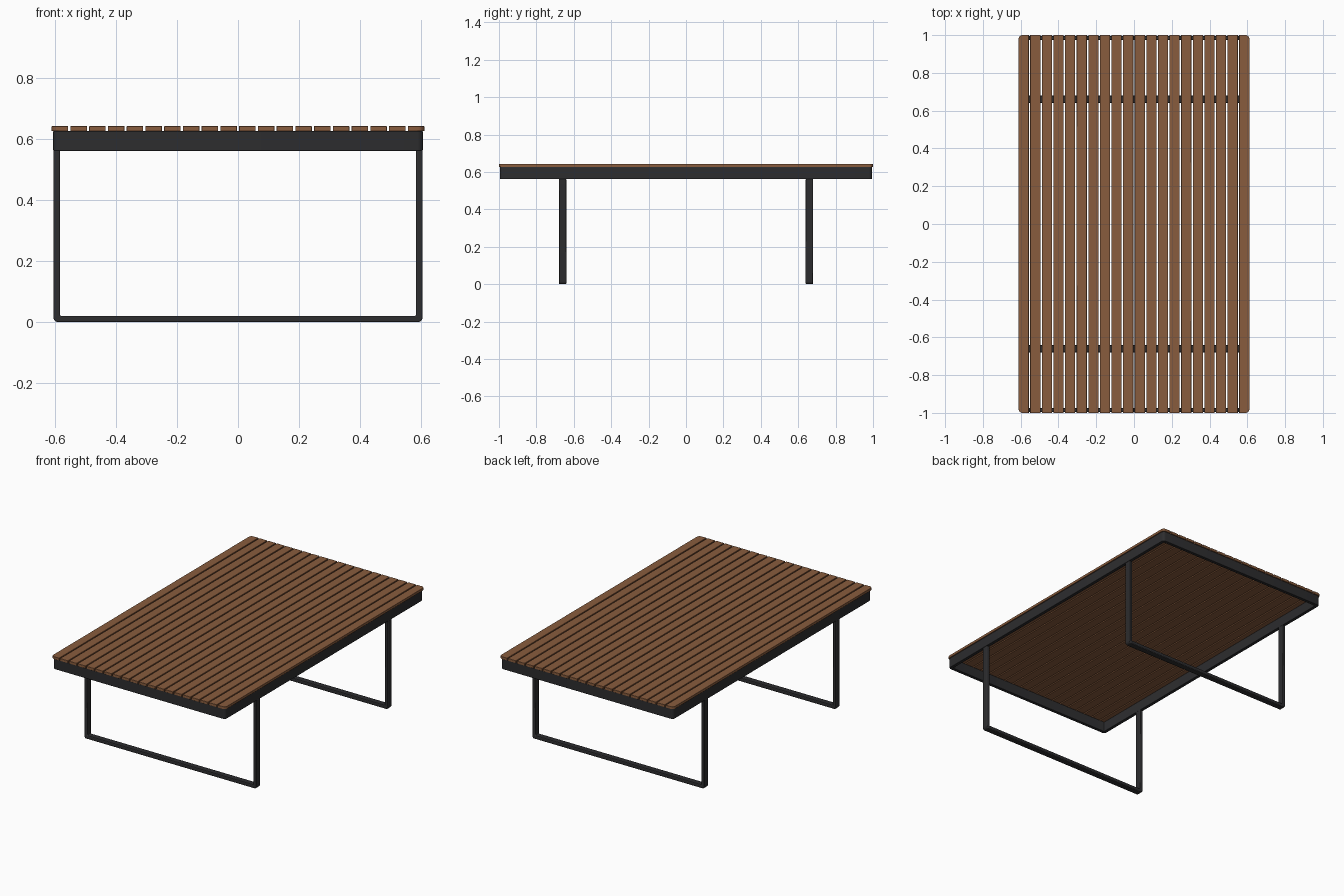
import bpy, bmesh, math
from mathutils import Vector

if "Cube" in bpy.data.objects:
    bpy.data.objects.remove(bpy.data.objects["Cube"])


def material(name, rgb):
    m = bpy.data.materials.new(name)
    m.diffuse_color = (*rgb, 1)
    m.use_nodes = True
    m.node_tree.nodes["Principled BSDF"].inputs["Base Color"].default_value = m.diffuse_color
    return m


wood = material("brown wood", (0.25, 0.107, 0.047))
metal = material("charcoal metal", (0.026, 0.026, 0.028))


def rounded(points, radii, steps=5):
    """Closed 2D outline with an individual radius on each (right angle) corner."""
    out = []
    n = len(points)
    for i, p in enumerate(points):
        p, r = Vector(p), radii[i]
        if r == 0:
            out.append(p)
            continue
        a = (Vector(points[i - 1]) - p).normalized()
        b = (Vector(points[(i + 1) % n]) - p).normalized()
        c = p + (a + b) * r
        for k in range(steps + 1):
            t = k / steps * math.pi / 2
            out.append(c - b * r * math.cos(t) - a * r * math.sin(t))
    return out


def finish(name, bm, mat, bevel):
    bmesh.ops.recalc_face_normals(bm, faces=bm.faces)
    me = bpy.data.meshes.new(name)
    bm.to_mesh(me)
    bm.free()
    me.materials.append(mat)
    ob = bpy.data.objects.new(name, me)
    bpy.context.collection.objects.link(ob)
    mod = ob.modifiers.new("soft edges", 'BEVEL')
    mod.width, mod.segments = bevel, 2
    mod.limit_method, mod.angle_limit = 'ANGLE', math.radians(40)
    bpy.ops.object.select_all(action='DESELECT')
    ob.select_set(True)
    bpy.context.view_layer.objects.active = ob
    bpy.ops.object.shade_smooth_by_angle(angle=math.radians(35))
    return ob


def prism(name, outline, place, lo, hi, mat, bevel):
    """Extrude an outline between two levels; place maps (u, v, level) to 3D."""
    bm = bmesh.new()
    a = [bm.verts.new(place(p.x, p.y, lo)) for p in outline]
    b = [bm.verts.new(place(p.x, p.y, hi)) for p in outline]
    bm.faces.new(a)
    bm.faces.new(b)
    for i in range(len(a)):
        j = (i + 1) % len(a)
        bm.faces.new((a[i], a[j], b[j], b[i]))
    return finish(name, bm, mat, bevel)


def box_outline(x0, x1, y0, y1):
    return [(x0, y0), (x1, y0), (x1, y1), (x0, y1)]


# Table top slats, outermost ones with rounded corners
count, half, gap = 20, 0.611, 0.0075
width = (2 * half - (count - 1) * gap) / count
for i in range(count):
    x = -half + i * (width + gap)
    l = 0.02 if i == 0 else 0
    r = 0.02 if i == count - 1 else 0
    prism(f"slat_{i + 1}", rounded(box_outline(x, x + width, -1, 1), (l, r, r, l)),
          lambda u, v, w: (u, v, w), 0.627, 0.643, wood, 0.001)

# Apron frame: hollow rectangle with rounded corners
fx, fy, th = 0.606, 0.995, 0.02
outer = rounded(box_outline(-fx, fx, -fy, fy), [0.018] * 4)
inner = rounded(box_outline(-fx + th, fx - th, -fy + th, fy - th), [0.004] * 4)
bm = bmesh.new()
rings = [[bm.verts.new((p.x, p.y, z)) for p in loop]
         for loop, z in ((outer, 0.562), (outer, 0.627), (inner, 0.627), (inner, 0.562))]
for k in range(4):
    a, b = rings[k], rings[(k + 1) % 4]
    for i in range(len(a)):
        j = (i + 1) % len(a)
        bm.faces.new((a[i], a[j], b[j], b[i]))
finish("apron_frame", bm, metal, 0.002)

# U-shaped sled legs
lx, t, top = 0.605, 0.021, 0.564
u_shape = rounded([(-lx, top), (-lx, 0), (lx, 0), (lx, top),
                   (lx - t, top), (lx - t, t), (-lx + t, t), (-lx + t, top)],
                  (0, 0.015, 0.015, 0, 0, 0, 0, 0))
for name, y in (("front_leg", -0.66), ("back_leg", 0.66)):
    prism(name, u_shape, lambda u, v, w: (u, w, v), y - 0.02, y + 0.02, metal, 0.004)
